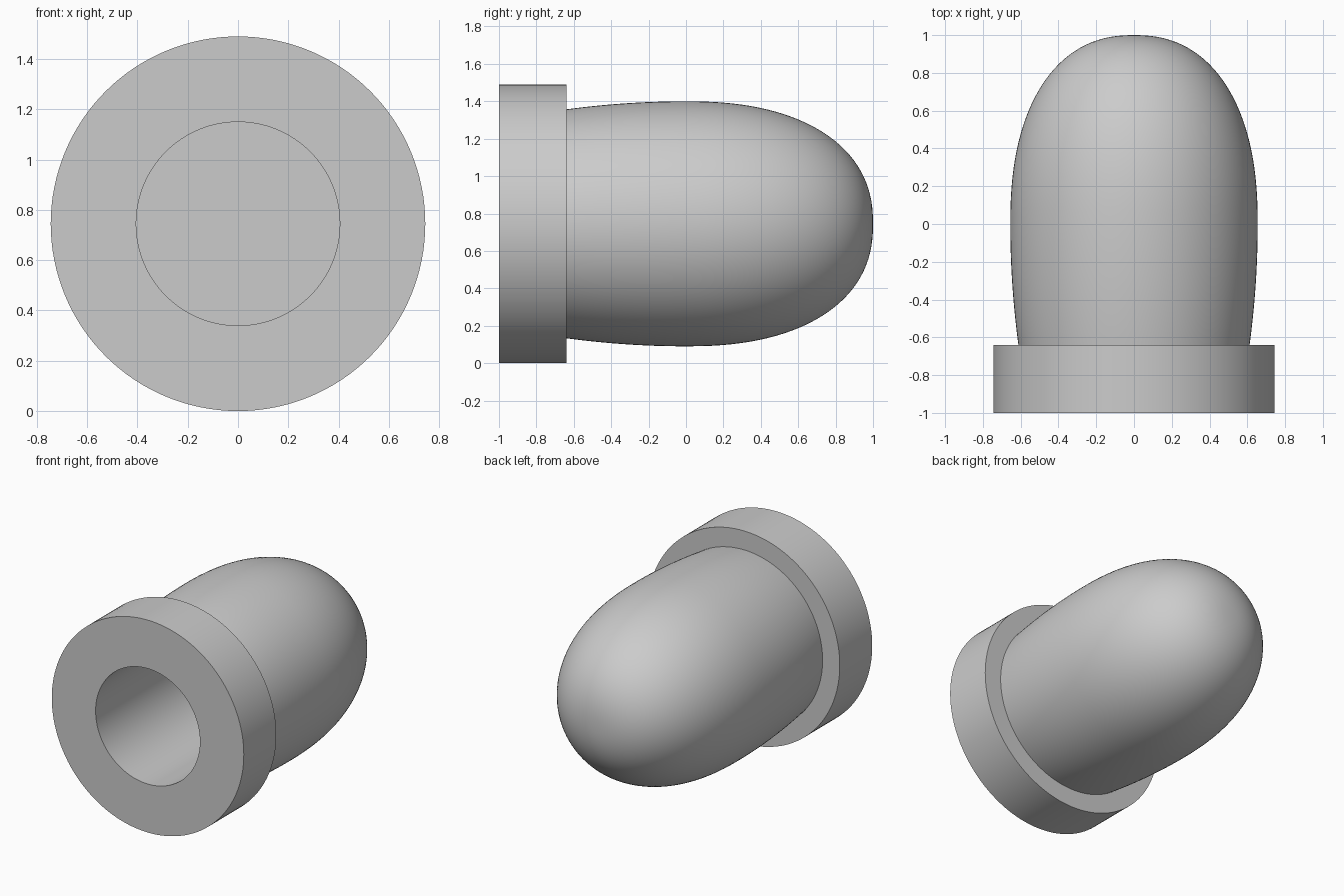
import bpy, bmesh, math
from mathutils import Matrix, Vector

cube = bpy.data.objects.get("Cube")
if cube:
    bpy.data.objects.remove(cube, do_unlink=True)

FLANGE_R, BORE_R, BODY_R, NECK_R = 0.745, 0.405, 0.655, 0.612
FRONT, NECK, BORE_END = -1.0, -0.64, 0.3
SEGMENTS, STEPS, POWER = 128, 32, 2.3

grey = bpy.data.materials.new("plain grey")
grey.use_nodes = True
colour = (0.6, 0.6, 0.6, 1)
grey.diffuse_color = colour
grey.node_tree.nodes["Principled BSDF"].inputs["Base Color"].default_value = colour


def lathe(name, profile, material):
    """Spin (radius, y) points about the long axis into a closed solid."""
    bm = bmesh.new()
    verts = [bm.verts.new((r, y, 0)) for r, y in profile]
    edges = [bm.edges.new(pair) for pair in zip(verts, verts[1:])]
    bmesh.ops.spin(bm, geom=verts + edges, cent=(0, 0, 0), axis=(0, 1, 0),
                   angle=math.tau, steps=SEGMENTS, use_duplicate=False)
    bmesh.ops.remove_doubles(bm, verts=bm.verts[:], dist=1e-5)
    bmesh.ops.recalc_face_normals(bm, faces=bm.faces[:])
    bmesh.ops.transform(bm, matrix=Matrix.Translation(Vector((0, 0, FLANGE_R))),
                        verts=bm.verts[:])
    mesh = bpy.data.meshes.new(name)
    bm.to_mesh(mesh)
    bm.free()
    mesh.materials.append(material)
    obj = bpy.data.objects.new(name, mesh)
    bpy.context.collection.objects.link(obj)
    bpy.ops.object.select_all(action="DESELECT")
    obj.select_set(True)
    bpy.context.view_layer.objects.active = obj
    bpy.ops.object.shade_smooth_by_angle(angle=math.radians(35))
    return obj


# Blind bore, front face and flange
profile = [(0, BORE_END), (BORE_R, BORE_END), (BORE_R, FRONT),
           (FLANGE_R, FRONT), (FLANGE_R, NECK)]

# Barrel, swelling gently from the neck to its widest point
for i in range(STEPS // 2):
    y = NECK * (1 - i / (STEPS // 2))
    profile.append((BODY_R - (BODY_R - NECK_R) * (y / NECK) ** 2, y))

# Blunt rounded nose
for i in range(STEPS):
    a = math.pi / 2 * i / STEPS
    profile.append((BODY_R * math.cos(a) ** (2 / POWER), math.sin(a) ** (2 / POWER)))
profile.append((0, 1))

lathe("flanged_round_cap", profile, grey)
